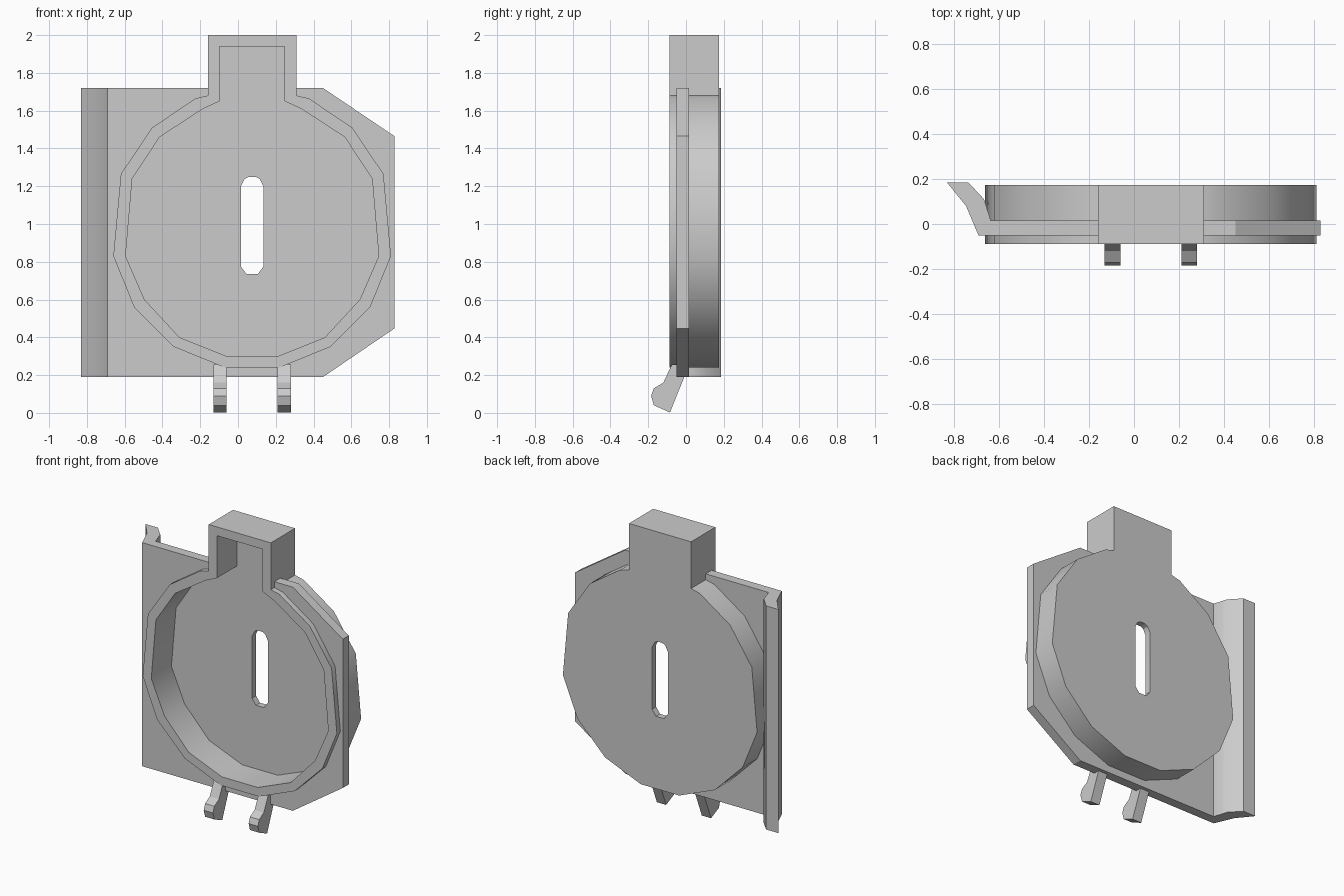
import bpy, bmesh, math

if "Cube" in bpy.data.objects:
    bpy.data.objects.remove(bpy.data.objects["Cube"])

CX = 0.075  # centre line of the cup


def prism(name, pts, axis, lo, hi):
    """Extrude a 2D profile along an axis from lo to hi."""
    place = {'x': lambda p, d: (d, p[0], p[1]),
             'y': lambda p, d: (p[0], d, p[1]),
             'z': lambda p, d: (p[0], p[1], d)}[axis]
    bm = bmesh.new()
    a = [bm.verts.new(place(p, lo)) for p in pts]
    b = [bm.verts.new(place(p, hi)) for p in pts]
    bm.faces.new(a)
    bm.faces.new(b[::-1])
    for i in range(len(pts)):
        j = (i + 1) % len(pts)
        bm.faces.new((a[j], a[i], b[i], b[j]))
    bmesh.ops.recalc_face_normals(bm, faces=bm.faces)
    mesh = bpy.data.meshes.new(name)
    bm.to_mesh(mesh)
    bm.free()
    obj = bpy.data.objects.new(name, mesh)
    bpy.context.collection.objects.link(obj)
    return obj


def select_only(obj):
    bpy.ops.object.select_all(action='DESELECT')
    obj.select_set(True)
    bpy.context.view_layer.objects.active = obj


def cut(obj, cutter):
    mod = obj.modifiers.new("cut", 'BOOLEAN')
    mod.operation = 'DIFFERENCE'
    mod.solver = 'EXACT'
    mod.object = cutter
    select_only(obj)
    bpy.ops.object.modifier_apply(modifier=mod.name)
    bpy.data.objects.remove(cutter)


def smooth(obj):
    select_only(obj)
    bpy.ops.object.shade_smooth_by_angle(angle=math.radians(30))


def mirrored(half):
    return [(CX + x, z) for x, z in half] + [(CX - x, z) for x, z in reversed(half)]


# Keyhole-shaped half outlines (offset from centre line, height)
outer = [(.235, 2.0), (.235, 1.68), (.30, 1.665), (.53, 1.51), (.695, 1.265),
         (.735, .83), (.625, .56), (.415, .35), (.145, .24)]
inner = [(.1725, 1.94), (.1725, 1.65), (.26, 1.61), (.49, 1.46), (.635, 1.24),
         (.67, .83), (.57, .60), (.385, .40), (.135, .30)]
middle = [((a + c) / 2, (b + d) / 2) for (a, b), (c, d) in zip(outer, inner)]

# Cup: open at the front, thin floor at the back with a vertical slot
cup = prism("cup", mirrored(outer), 'y', -.088, .174)
cut(cup, prism("cavity_cutter", mirrored(inner), 'y', -.3, .13))
slot = [(.018, 1.25), (.04, 1.238), (.06, 1.20), (.06, .775), (.03, .735)]
cut(cup, prism("slot_cutter", mirrored(slot), 'y', -.3, .3))
smooth(cup)

# Mounting plate with two clipped corners, open where the cup sits
plate = prism("mounting_plate",
              [(-.64, .19), (.45, .19), (.828, .447), (.828, 1.465), (.45, 1.72), (-.64, 1.72)],
              'y', -.05, .015)
cut(plate, prism("plate_cutter", mirrored(middle), 'y', -.3, .3))

# Bent flange along the left edge
flange = prism("side_flange",
               [(-.64, -.05), (-.69, -.05), (-.745, .08), (-.83, .185),
                (-.735, .185), (-.665, .11), (-.635, .015)],
               'z', .19, 1.72)
smooth(flange)

# Pair of hooked feet below the cup
foot = [(-.085, .002), (-.17, .04), (-.185, .09), (-.17, .13), (-.12, .16),
        (-.085, .235), (-.075, .255), (-.02, .26), (-.005, .20)]
for side, x in (("left", -.095), ("right", .245)):
    smooth(prism("hook_foot_" + side, foot, 'x', x - .035, x + .035))
